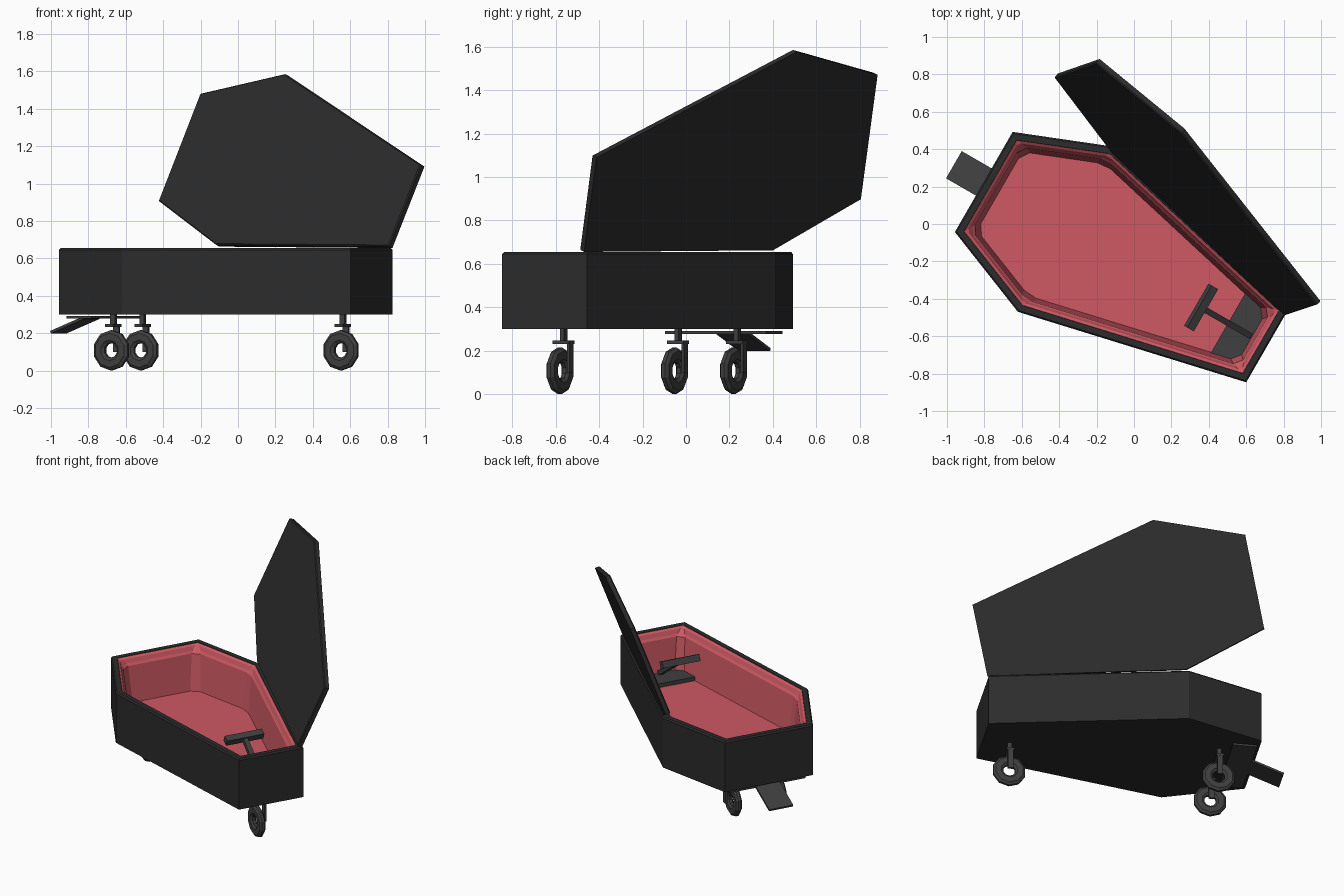
import bpy, bmesh
from math import radians, atan2, hypot, sin, cos, pi
from mathutils import Matrix, Vector

if "Cube" in bpy.data.objects:
    bpy.data.objects.remove(bpy.data.objects["Cube"])

# The cart is modelled along its own x axis, then turned 30 degrees
FRAME = Matrix.Rotation(radians(-30), 4, 'Z') @ Matrix.Translation((0, -0.207, 0))
OUTLINE = [Vector(p) for p in [(-0.808, -0.309), (-0.303, -0.51), (0.943, -0.226),
                               (0.943, 0.226), (-0.303, 0.51), (-0.808, 0.309)]]


def material(name, rgb):
    m = bpy.data.materials.new(name)
    m.diffuse_color = (*rgb, 1)
    m.use_nodes = True
    m.node_tree.nodes["Principled BSDF"].inputs["Base Color"].default_value = m.diffuse_color
    return m


BLACK = material("black_paint", (0.025, 0.025, 0.025))
METAL = material("dark_metal", (0.05, 0.05, 0.05))
RED = material("red_lining", (0.62, 0.10, 0.125))


def finish(name, bm, mat, matrix=FRAME):
    me = bpy.data.meshes.new(name)
    bm.to_mesh(me)
    bm.free()
    me.materials.append(mat)
    ob = bpy.data.objects.new(name, me)
    ob.matrix_world = matrix
    bpy.context.collection.objects.link(ob)
    return ob


def inset(pts, d):
    out = []
    for i, p in enumerate(pts):
        a = (p - pts[i - 1]).normalized()
        b = (pts[(i + 1) % len(pts)] - p).normalized()
        na, nb = Vector((-a.y, a.x)), Vector((-b.y, b.x))
        out.append(p + (na + nb) * d / (1 + na.dot(nb)))
    return out


def chamfer(pts, c):
    out = []
    for i, p in enumerate(pts):
        q, r = pts[i - 1], pts[(i + 1) % len(pts)]
        out += [p + (q - p).normalized() * c, p + (r - p).normalized() * c]
    return out


def loft(name, rings, mat, matrix=FRAME, bottom=True, top=True):
    bm = bmesh.new()
    vs = [[bm.verts.new((p.x, p.y, z)) for p in pts] for pts, z in rings]
    n = len(vs[0])
    for a, b in zip(vs, vs[1:]):
        for j in range(n):
            k = (j + 1) % n
            bm.faces.new((a[j], a[k], b[k], b[j]))
    if bottom:
        bm.faces.new(vs[0][::-1])
    if top:
        bm.faces.new(vs[-1])
    return finish(name, bm, mat, matrix)


def box(name, centre, size, mat, pitch=0):
    bm = bmesh.new()
    bmesh.ops.create_cube(bm, size=1, matrix=Matrix.Translation(centre)
                          @ Matrix.Rotation(pitch, 4, 'Y') @ Matrix.Diagonal((*size, 1)))
    return finish(name, bm, mat)


def bar(name, start, end, width, thick, mat):
    (x0, z0), (x1, z1) = start, end
    dx, dz = x1 - x0, z1 - z0
    return box(name, ((x0 + x1) / 2, 0, (z0 + z1) / 2), (hypot(dx, dz), width, thick),
               mat, -atan2(dz, dx))


# Six-sided hull and its padded lining
loft("hull", [(OUTLINE, 0.30), (OUTLINE, 0.645), (inset(OUTLINE, 0.008), 0.655),
              (inset(OUTLINE, 0.04), 0.655), (inset(OUTLINE, 0.045), 0.64)], BLACK, top=False)
loft("lining", [(chamfer(inset(OUTLINE, d), c), z) for d, c, z in
                [(0.038, 0.002, 0.654), (0.055, 0.015, 0.642), (0.065, 0.03, 0.615),
                 (0.075, 0.035, 0.60), (0.098, 0.04, 0.35)]], RED, bottom=False)

# Open lid leaning back on the long right-hand edge
hinge = Vector((0.73, -0.683, 0)).normalized()
lean = radians(20)
rise = Vector((0.683 * sin(lean), 0.73 * sin(lean), cos(lean))).normalized()
normal = hinge.cross(rise)
lid_frame = Matrix.Translation((-0.11, 0.39, 0.668)) @ Matrix((hinge, rise, normal)).transposed().to_4x4()
lid = [Vector(p) for p in [(0, 0), (1.27, -0.008), (1.356, 0.455), (0.195, 0.972),
                           (-0.39, 0.86), (-0.50, 0.25)]]
loft("lid", [(lid, -0.016), (lid, 0.01), (inset(lid, 0.006), 0.016)], BLACK, lid_frame)

# Foot board and T-shaped steering handle
box("foot_board", (0.774, 0, 0.36), (0.148, 0.42, 0.035), METAL)
bar("handle_stem", (0.54, 0.59), (0.835, 0.385), 0.032, 0.03, METAL)
box("handle_grip", (0.534, 0, 0.592), (0.045, 0.26, 0.045), METAL, radians(25))

# Rear axle plate and sloping step
box("rear_plate", (-0.708, 0, 0.284), (0.155, 0.535, 0.014), METAL)
bar("rear_step", (-0.99, 0.205), (-0.785, 0.283), 0.168, 0.014, METAL)


def wheel(name, x, y, z):
    profile = [(0.040, -0.010), (0.055, -0.021), (0.092, -0.021),
               (0.108, -0.009), (0.108, 0.009), (0.092, 0.021), (0.055, 0.021), (0.040, 0.010)]
    bm = bmesh.new()
    n = 10
    rings = [[bm.verts.new((x + r * cos(a), y + w, z + r * sin(a))) for r, w in profile]
             for a in [2 * pi * i / n + pi / 2 for i in range(n)]]
    for i in range(n):
        a, b = rings[i], rings[(i + 1) % n]
        for j in range(len(profile)):
            k = (j + 1) % len(profile)
            bm.faces.new((a[j], a[k], b[k], b[j]))
    bmesh.ops.recalc_face_normals(bm, faces=bm.faces)
    return finish(name, bm, METAL)


# Three casters, each with a stem, crown and single side arm
for label, x, y in [("front", 0.768, 0), ("rear_left", -0.559, -0.157), ("rear_right", -0.559, 0.157)]:
    wheel(label + "_wheel", x, y - 0.02, 0.108)
    box(label + "_caster_stem", (x, y, 0.272), (0.03, 0.022, 0.07), METAL)
    box(label + "_caster_crown", (x, y - 0.002, 0.24), (0.05, 0.088, 0.016), METAL)
    box(label + "_caster_arm", (x, y + 0.034, 0.168), (0.035, 0.014, 0.14), METAL)
